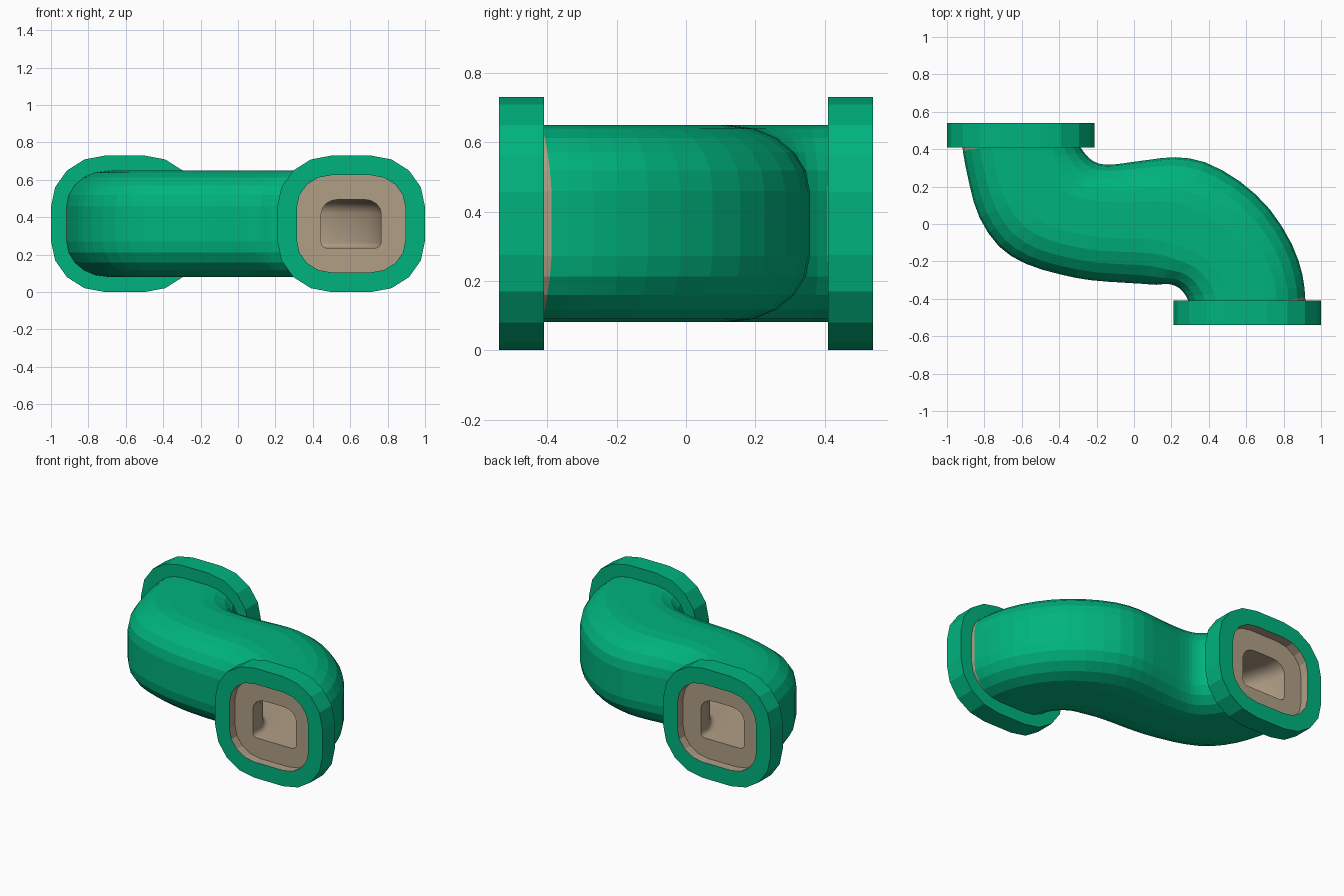
import bpy
import math
from mathutils import Vector

MID_Z = 0.365       # height of the pipe axis
PORT_X = 0.605      # sideways offset of each flange
SEAT_Y = 0.48       # depth of the inner seat plates
BODY_W, BODY_H = 0.314, 0.284

# Plan outline of the bend: (outer x, y, inner x, y) at each station
STATIONS = [
    (.915, -.385, .29, -.405), (.9, -.27, .262, -.362),
    (.845, -.11, .23, -.335), (.727, .077, .18, -.32),
    (.567, .227, .12, -.325), (.38, .33, .05, -.32),
    (.22, .357, -.05, -.314), (.08, .343, -.235, -.3),
    (-.02, .33, -.4, -.268), (-.09, .32, -.58, -.212),
    (-.16, .318, -.722, -.12), (-.2, .328, -.826, .034),
    (-.24, .352, -.878, .202), (-.285, .405, -.915, .385),
]


def make_material(name, rgb):
    mat = bpy.data.materials.new(name)
    mat.use_nodes = True
    color = (*rgb, 1.0)
    mat.diffuse_color = color
    for node in mat.node_tree.nodes:
        if node.type == 'BSDF_PRINCIPLED':
            node.inputs["Base Color"].default_value = color
    return mat


def rounded_section(half_w, half_h, rx, rz, segments, bottom=1.0):
    """Counter-clockwise rounded rectangle; bottom scales the lower corner radii."""
    points = []
    for quarter, (sx, sz) in enumerate([(1, 1), (-1, 1), (-1, -1), (1, -1)]):
        scale = bottom if sz < 0 else 1.0
        cx, cz = sx * (half_w - rx * scale), sz * (half_h - rz * scale)
        for i in range(segments + 1):
            a = math.pi / 2 * (quarter + i / segments)
            points.append((cx + rx * scale * math.cos(a), cz + rz * scale * math.sin(a)))
    return points


def flat_ring(section, y, x):
    return [Vector((x + u, y, MID_Z + v)) for u, v in section]


def station_ring(section, station):
    """Place a section between the two plan edges of a station."""
    outer, inner = Vector(station[:2]), Vector(station[2:])
    centre, half = (outer + inner) / 2, (outer - inner) / 2
    return [Vector((*(centre + half * (u / BODY_W)), MID_Z + v)) for u, v in section]


def smooth_stations(stations, steps):
    """Catmull-Rom interpolation along the bend."""
    result, last = [], len(stations) - 1
    for i in range(last):
        p0, p1, p2, p3 = (Vector(stations[min(max(j, 0), last)]) for j in range(i - 1, i + 3))
        for s in range(steps):
            t = s / steps
            result.append(0.5 * (2 * p1 + (p2 - p0) * t
                                 + (2 * p0 - 5 * p1 + 4 * p2 - p3) * t * t
                                 + (3 * p1 - p0 - 3 * p2 + p3) * t ** 3))
    return result + [Vector(stations[last])]


def loft(name, rings, materials, flip=False, tan_bands=()):
    """Skin consecutive rings; the listed bands take the second material."""
    n = len(rings[0])
    verts = [p for ring in rings for p in ring]
    faces = []
    for k in range(len(rings) - 1):
        for i in range(n):
            j = (i + 1) % n
            face = [k * n + i, k * n + j, (k + 1) * n + j, (k + 1) * n + i]
            faces.append(face[::-1] if flip else face)
    mesh = bpy.data.meshes.new(name)
    mesh.from_pydata(verts, [], faces)
    for mat in materials:
        mesh.materials.append(mat)
    for poly in mesh.polygons:
        poly.material_index = int(poly.index // n in tan_bands)
    mesh.update()
    obj = bpy.data.objects.new(name, mesh)
    bpy.context.collection.objects.link(obj)
    return obj


cube = bpy.data.objects.get("Cube")
if cube:
    bpy.data.objects.remove(cube, do_unlink=True)

green = make_material("pipe green", (0.0, 0.45, 0.207))
tan = make_material("inner tan", (0.44, 0.345, 0.24))

bend = smooth_stations(STATIONS, 2)

# Outer pipe body; its end rings curve back into the flanges at top and bottom,
# so the tan end bands show as a thin crescent
body_section = rounded_section(BODY_W, BODY_H, .22, .19, 5)
body_rings = [station_ring(body_section, s) for s in bend]
for ring, side in ((body_rings[0], -1), (body_rings[-1], 1)):
    for p in ring:
        p.y += side * .025 * ((p.z - MID_Z) / BODY_H) ** 2
body_rings.insert(0, flat_ring(body_section, -SEAT_Y + .02, PORT_X))
body_rings.append(flat_ring(body_section, SEAT_Y - .02, -PORT_X))
loft("pipe_body", body_rings, [green, tan], flip=True,
     tan_bands=(0, len(body_rings) - 2))

# Inner tunnel with a seat plate at each end
opening = rounded_section(.29, .26, .185, .17, 4)
hole = rounded_section(.16, .13, .09, .075, 4, bottom=.4)
tunnel_rings = [flat_ring(opening, -SEAT_Y, PORT_X), flat_ring(hole, -SEAT_Y, PORT_X)]
tunnel_rings += [station_ring(hole, s) for s in bend]
tunnel_rings += [flat_ring(hole, SEAT_Y, -PORT_X), flat_ring(opening, SEAT_Y, -PORT_X)]
tunnel = loft("inner_tunnel", tunnel_rings, [tan])
bpy.context.view_layer.objects.active = tunnel
tunnel.select_set(True)
bpy.ops.object.shade_smooth_by_angle(angle=math.radians(40))

# Flanges: the same collar, turned half round for the back
rim = rounded_section(.395, .365, .29, .275, 4)
for name, turn in (("front_flange", 0), ("back_flange", math.pi)):
    collar = [flat_ring(s, y, PORT_X) for s, y in
              ((opening, -.54), (rim, -.54), (rim, -.41), (opening, -.41), (opening, -.54))]
    flange = loft(name, collar, [green, tan], flip=True, tan_bands=(3,))
    flange.rotation_euler.z = turn
